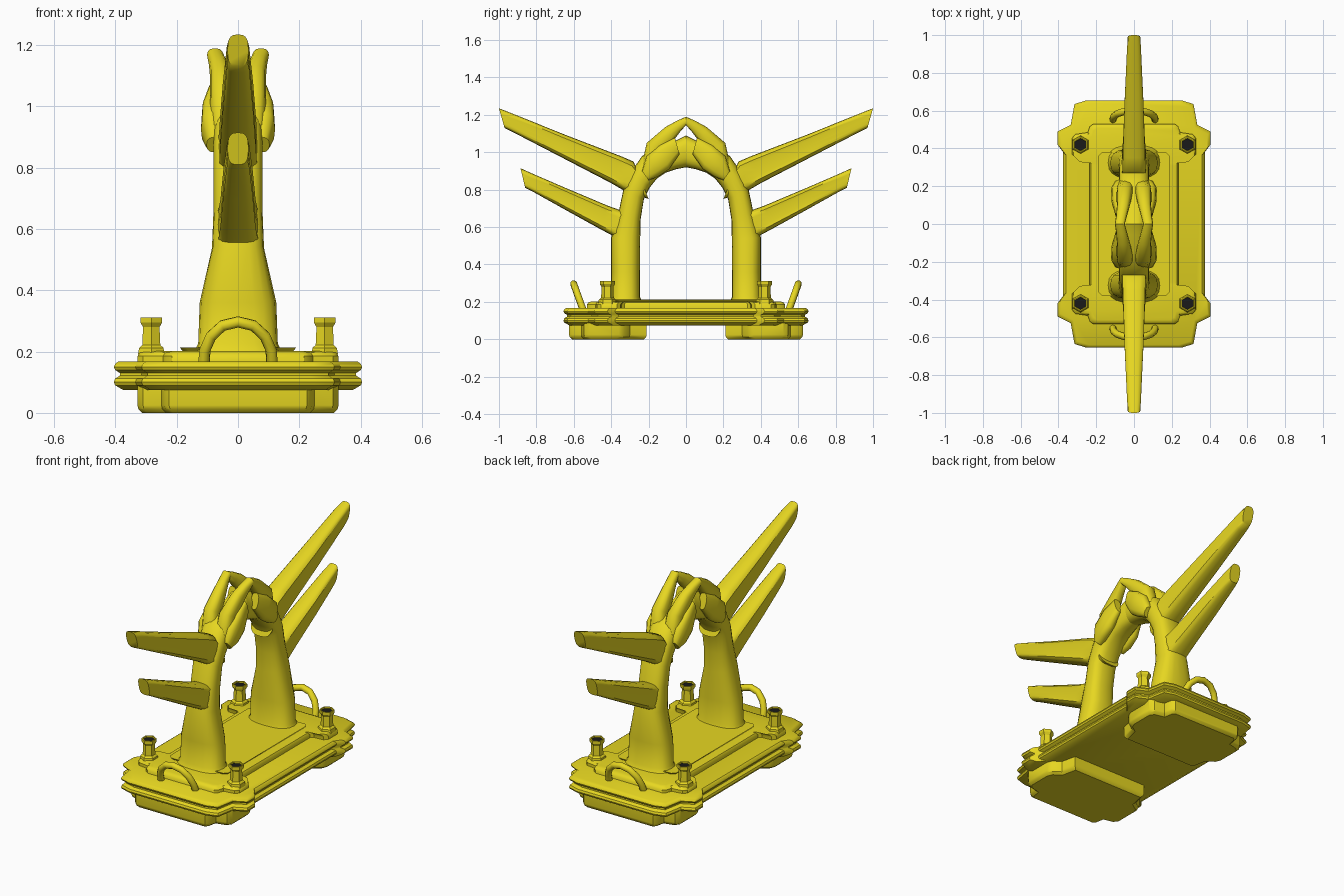
import bpy, bmesh, math

if "Cube" in bpy.data.objects:
    bpy.data.objects.remove(bpy.data.objects["Cube"])

def material(name, col):
    m = bpy.data.materials.new(name)
    m.diffuse_color = (*col, 1)
    m.use_nodes = True
    m.node_tree.nodes["Principled BSDF"].inputs["Base Color"].default_value = m.diffuse_color
    return m

YELLOW = material("yellow", (0.8, 0.68, 0.015))
BLACK = material("black", (0.01, 0.01, 0.01))

def finish(o, mat, angle=35):
    o.data.materials.clear()
    o.data.materials.append(mat)
    bpy.ops.object.select_all(action='DESELECT')
    o.select_set(True)
    bpy.context.view_layer.objects.active = o
    bpy.ops.object.shade_smooth_by_angle(angle=math.radians(angle))
    return o

def skin(name, rings, mat=YELLOW, angle=35):
    """Join equal-length rings of points into a closed solid."""
    bm = bmesh.new()
    vs = [[bm.verts.new(p) for p in r] for r in rings]
    n = len(vs[0])
    for a, b in zip(vs, vs[1:]):
        for i in range(n):
            bm.faces.new((a[i], a[(i + 1) % n], b[(i + 1) % n], b[i]))
    bm.faces.new(vs[0])
    bm.faces.new(vs[-1])
    bmesh.ops.recalc_face_normals(bm, faces=bm.faces)
    me = bpy.data.meshes.new(name)
    bm.to_mesh(me)
    bm.free()
    o = bpy.data.objects.new(name, me)
    bpy.context.collection.objects.link(o)
    return finish(o, mat, angle)

def plate(name, half, layers, cy=0):
    """Stack an outline (right half given) at (z, inset) layers."""
    pts = half + [(-x, y) for x, y in reversed(half)]
    rings = [[(x - math.copysign(i, x), y - math.copysign(i, y - cy), z) for x, y in pts]
             for z, i in layers]
    return skin(name, rings)

def limb(name, stations, sx=1, sy=1, power=2.6, dent=0.0, n=20):
    """Loft oval sections; station = inner y,z, outer y,z, centre x, half width."""
    rings = []
    for k, (y0, z0, y1, z1, cx, hw) in enumerate(stations):
        ring = []
        for i in range(n):
            t = 2 * math.pi * i / n
            c, s = math.cos(t), math.sin(t)
            c = math.copysign(abs(c) ** (2 / power), c)
            s = math.copysign(abs(s) ** (2 / power), s)
            if 0 < k < len(stations) - 1 and abs(c) < 0.6:
                s *= 1 - dent
            u = (c + 1) / 2
            ring.append((sx * (cx + hw * s), sy * (y0 + (y1 - y0) * u), z0 + (z1 - z0) * u))
        rings.append(ring)
    return skin(name, rings, angle=50)

def full(quarter):
    return [(x, -y) for x, y in reversed(quarter)] + quarter

# Grooved base plate, deck and raised centre
base = [(.375, .38), (.405, .42), (.405, .49), (.335, .525), (.315, .635), (.25, .655)]
plate("base_plate", full(base), [(.075, .03), (.09, .004), (.1, 0), (.112, .004), (.122, .02),
                                 (.13, .02), (.14, .004), (.15, 0), (.16, .004), (.168, .015)])
deck = [(.235, .33), (.25, .345), (.31, .35), (.328, .37), (.328, .455), (.31, .475),
        (.245, .485), (.235, .515), (.215, .53)]
plate("deck", full(deck), [(.16, 0), (.185, 0), (.197, .008), (.202, .022)])
plate("deck_centre", full([(.19, .36), (.17, .38)]), [(.19, -.02), (.213, 0)])

upper = [(.2, .75, .26, .9, 0, .07), (.34, .80, .28, .95, 0, .07), (.40, .835, .35, .98, 0, .068),
         (.66, .97, .65, 1.095, 0, .057), (.93, 1.11, .94, 1.212, 0, .042),
         (.97, 1.13, 1.0, 1.235, 0, .034)]
lower = [(.31, .5, .29, .66, 0, .078), (.40, .558, .35, .69, 0, .072), (.46, .59, .42, .715, 0, .066),
         (.65, .695, .65, .812, 0, .055), (.82, .79, .835, .892, 0, .042),
         (.86, .81, .885, .915, 0, .034)]
column = [(.23, .19, .425, .19, 0, .15), (.245, .225, .403, .225, 0, .13),
          (.245, .36, .40, .36, 0, .125), (.245, .53, .40, .545, 0, .085),
          (.243, .64, .36, .68, 0, .08), (.225, .75, .335, .80, 0, .08),
          (.195, .81, .29, .90, 0, .08), (.155, .86, .235, .98, 0, .08),
          (.11, .89, .15, 1.03, 0, .075), (.05, .91, .06, 1.06, 0, .068),
          (0, .92, 0, 1.09, 0, .062)]
finger = [(.13, .94, .235, .94, .045, .045), (.12, 1.0, .21, 1.05, .05, .042),
          (.075, 1.05, .11, 1.135, .057, .034), (.035, 1.105, .05, 1.168, .066, .029),
          (0, 1.145, 0, 1.19, .075, .026)]
thumb = [(.2, .85, .235, .9, .075, .028), (.15, .87, .21, .98, .085, .036),
         (.09, .91, .14, 1.04, .085, .033), (.035, .99, .06, 1.08, .075, .024)]
foot = [(.25, .21), (.27, .30), (.315, .33), (.328, .36), (.328, .52), (.31, .545),
        (.25, .56), (.24, .61), (.225, .625)]

for sy, end in ((-1, "front"), (1, "back")):
    # Foot block under each end
    plate(end + "_foot", [(x, sy * y) for x, y in foot],
          [(0, .015), (.012, .003), (.025, 0), (.09, 0)], sy * .42)
    # Column curving into the arch, with two outward prongs
    limb(end + "_column", column, sy=sy)
    limb(end + "_upper_prong", upper, sy=sy, power=3, dent=.15)
    limb(end + "_lower_prong", lower, sy=sy, power=3, dent=.15)
    # Leaning carry handle
    cu = bpy.data.curves.new(end + "_handle", 'CURVE')
    cu.dimensions = '3D'
    cu.bevel_depth = .019
    cu.bevel_resolution = 2
    sp = cu.splines.new('POLY')
    arc = [(.112, .15), (.108, .205), (.088, .25), (.05, .285)]
    path = [(-x, z) for x, z in arc] + [(0, .297)] + arc[::-1]
    sp.points.add(len(path) - 1)
    for p, (x, z) in zip(sp.points, path):
        p.co = (x, sy * (.555 + (z - .17) * .36), z, 1)
    h = bpy.data.objects.new(end + "_handle", cu)
    bpy.context.collection.objects.link(h)
    bpy.ops.object.select_all(action='DESELECT')
    h.select_set(True)
    bpy.context.view_layer.objects.active = h
    bpy.ops.object.convert(target='MESH')
    finish(bpy.context.view_layer.objects.active, YELLOW, 50)

    for sx, side in ((-1, "left"), (1, "right")):
        tag = f"{end}_{side}"
        # Finger bars meeting at the peak, and side lobes
        limb(tag + "_finger", finger, sx, sy, n=12)
        limb(tag + "_lobe", thumb, sx, sy, n=12)
        # Flared hexagonal peg with a dark socket
        def hexring(r, z):
            return [(sx * .283 + r * math.sin(i * math.pi / 3),
                     sy * .42 + r * math.cos(i * math.pi / 3), z) for i in range(6)]
        skin(tag + "_peg", [hexring(r, z) for r, z in (
            (.05, .19), (.046, .212), (.034, .222), (.031, .28), (.041, .295), (.041, .312),
            (.034, .312), (.03, .285))], angle=30)
        skin(tag + "_socket", [hexring(.032, .284), hexring(.033, .304)], BLACK)
